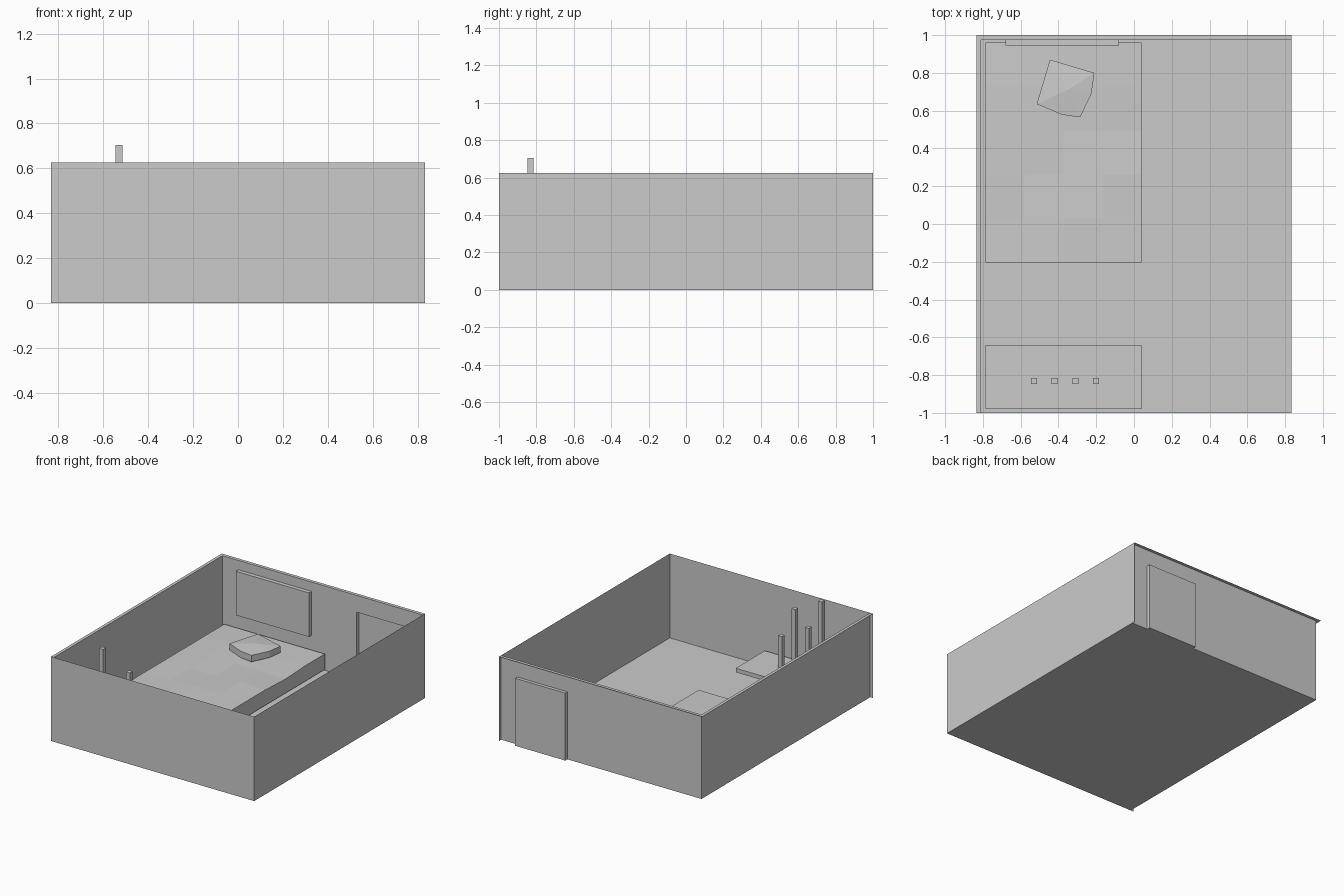
import bpy, bmesh

if "Cube" in bpy.data.objects:
    bpy.data.objects.remove(bpy.data.objects["Cube"])

X, Y, H = 0.833, 1.0, 0.625      # outer half sizes and wall height
XI, YI = -0.81, 0.975            # left and back wall planes
D0, D1, DH = 0.29, 0.70, 0.50    # door recess


def make(name, bm):
    bmesh.ops.remove_doubles(bm, verts=bm.verts, dist=1e-5)
    me = bpy.data.meshes.new(name)
    bm.to_mesh(me)
    bm.free()
    ob = bpy.data.objects.new(name, me)
    bpy.context.collection.objects.link(ob)
    return ob


def panels(name, *quads):
    bm = bmesh.new()
    for q in quads:
        bm.faces.new([bm.verts.new(p) for p in q])
    return make(name, bm)


def flat(x0, x1, y0, y1, z):
    return [(x0, y0, z), (x1, y0, z), (x1, y1, z), (x0, y1, z)]


def across(x0, x1, y, z0, z1):
    return [(x0, y, z0), (x1, y, z0), (x1, y, z1), (x0, y, z1)]


def along(x, y0, y1, z0, z1):
    return [(x, y0, z0), (x, y1, z0), (x, y1, z1), (x, y0, z1)]


def box(name, x0, x1, y0, y1, z0, z1):
    bm = bmesh.new()
    bmesh.ops.create_cube(bm, size=1)
    for v in bm.verts:
        v.co = (x0 + (v.co.x + .5) * (x1 - x0),
                y0 + (v.co.y + .5) * (y1 - y0),
                z0 + (v.co.z + .5) * (z1 - z0))
    return make(name, bm)


# room shell: thin walls, with a top rim on the left and back walls
panels("floor", flat(XI, X, -Y, YI, 0), flat(D0, D1, YI, Y, 0))
panels("front_wall", across(-X, X, -Y, 0, H))
panels("right_wall", along(X, -Y, Y, 0, H))
panels("left_wall", along(XI, -Y, YI, 0, H))
panels("back_wall", across(XI, D0, YI, 0, H), across(D1, X, YI, 0, H),
       across(D0, D1, YI, DH, H))
panels("wall_rim", flat(-X, XI, -Y, Y, H), flat(XI, X, YI, Y, H))

# door recess pushed out through the back wall
panels("door", across(D0, D1, Y, 0, DH), along(D0, YI, Y, 0, DH),
       along(D1, YI, Y, 0, DH), flat(D0, D1, YI, Y, DH))

# panel on the back wall above the bed
box("wall_panel", -0.68, -0.08, 0.945, YI, 0.23, 0.556)

# mattress: slab with a slightly uneven faceted top
bx0, bx1, by0, by1 = -0.785, 0.04, -0.205, 0.96
bm = bmesh.new()
bmesh.ops.create_grid(bm, x_segments=4, y_segments=5, size=0.5)
ext = bmesh.ops.extrude_face_region(bm, geom=bm.faces[:], use_keep_orig=True)
top = {v for v in ext["geom"] if isinstance(v, bmesh.types.BMVert)}
for v in bm.verts:
    i, j = round((v.co.x + .5) * 4), round((v.co.y + .5) * 5)
    bump = ((i * 7 + j * 5) % 4 - 1.5) * 0.004 if 0 < i < 4 and 0 < j < 5 else 0
    dip = 0.01 if i == 4 and j == 3 else 0
    v.co = (bx0 + i / 4 * (bx1 - bx0), by0 + j / 5 * (by1 - by0),
            0.13 + bump - dip if v in top else 0.015)
bmesh.ops.recalc_face_normals(bm, faces=bm.faces)
make("mattress", bm)

# faceted pillow with a raised middle
outline = [(-.515, .635), (-.38, .578), (-.285, .565), (-.225, .69),
           (-.21, .80), (-.445, .87)]
bm = bmesh.new()
low = [bm.verts.new((x, y, 0.135)) for x, y in outline]
high = [bm.verts.new((x, y, 0.183)) for x, y in outline]
mid = bm.verts.new((-.35, .71, 0.198))
bm.faces.new(low[::-1])
for i in range(6):
    k = (i + 1) % 6
    bm.faces.new((low[i], low[k], high[k], high[i]))
    bm.faces.new((high[i], high[k], mid))
make("pillow", bm)

# low shelf carrying four upright posts of differing height
box("shelf", bx0, bx1, -0.98, -0.64, 0.095, 0.125)
for i, z in enumerate((0.705, 0.48, 0.59, 0.36)):
    x = -0.53 + i * 0.11
    box(f"post_{i + 1}", x - .016, x + .016, -0.847, -0.815, 0.12, z)
